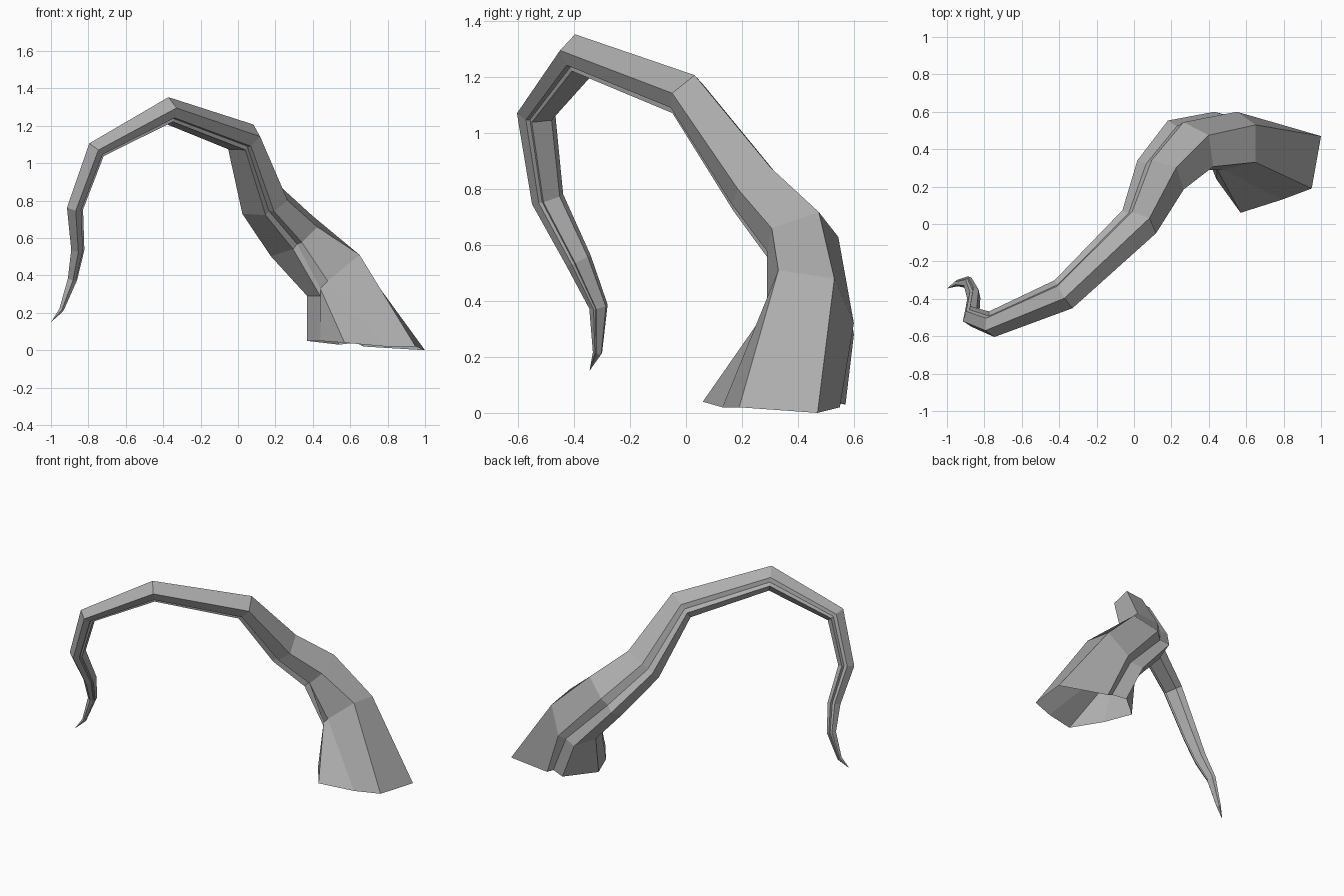
import bpy, bmesh
from mathutils import Vector

if "Cube" in bpy.data.objects:
    bpy.data.objects.remove(bpy.data.objects["Cube"])

# Flared open foot: rim on the ground and the ring just above it
FOOT = [
    [(.95, .19, .02), (1, .47, 0), (.67, .55, .02), (.63, .54, .04), (.54, .57, .03),
     (.37, .42, .05), (.44, .24, .05), (.57, .06, .04), (.79, .13, .02)],
    [(.65, .33, .51), (.65, .53, .48), (.55, .60, .32), (.51, .575, .30), (.43, .60, .28),
     (.37, .45, .29), (.44, .31, .29), (.44, .30, .33), (.48, .29, .37)],
]
# Unit cross-section (side, up): stepped outer side, narrow groove on inner side
SECTION = [(-1.1, .52), (-.1, 1.03), (.68, .25), (.66, -.12), (.97, -.37),
           (.41, -.85), (-.75, -.52), (-.72, -.28), (-.95, -.2)]
# Centre line of the curling arm: x, y, z, radius
PATH = [(.29, .435, .60, .16), (.13, .265, .79, .13), (.02, .015, 1.13, .097),
        (-.38, -.37, 1.275, .08), (-.76, -.53, 1.07, .062),
        (-.87, -.49, .765, .052), (-.855, -.38, .545, .042),
        (-.885, -.31, .38, .03), (-.945, -.315, .215, .015)]
TIP = Vector((-1, -.345, .15))

bm = bmesh.new()
rings = [[bm.verts.new(p) for p in ring] for ring in FOOT]

# Sweep the section along the path, carrying the frame without twist
start = Vector((.51, .46, .37))
pts = [start] + [Vector(p[:3]) for p in PATH] + [TIP]
up, prev = Vector((0, 0, 1)), None
for i, (x, y, z, r) in enumerate(PATH, 1):
    t = ((pts[i] - pts[i - 1]).normalized() + (pts[i + 1] - pts[i]).normalized()).normalized()
    if prev:
        up = prev.rotation_difference(t) @ up
    up = (up - t * up.dot(t)).normalized()
    side = t.cross(up)
    rings.append([bm.verts.new(pts[i] + (side * a + up * b) * r) for a, b in SECTION])
    prev = t

# Skin the rings and close the pointed tip
n = len(SECTION)
for lo, hi in zip(rings, rings[1:]):
    for k in range(n):
        j = (k + 1) % n
        bm.faces.new((lo[k], lo[j], hi[j], hi[k]))
tip = bm.verts.new(TIP)
for k in range(n):
    bm.faces.new((rings[-1][k], rings[-1][(k + 1) % n], tip))
bmesh.ops.recalc_face_normals(bm, faces=bm.faces)

mesh = bpy.data.meshes.new("curled_root")
bm.to_mesh(mesh)
bm.free()

# Dark grey surface
grey = bpy.data.materials.new("dark_grey")
grey.diffuse_color = (.42, .42, .42, 1)
grey.use_nodes = True
grey.node_tree.nodes["Principled BSDF"].inputs["Base Color"].default_value = grey.diffuse_color
mesh.materials.append(grey)
bpy.context.collection.objects.link(bpy.data.objects.new("curled_root", mesh))
